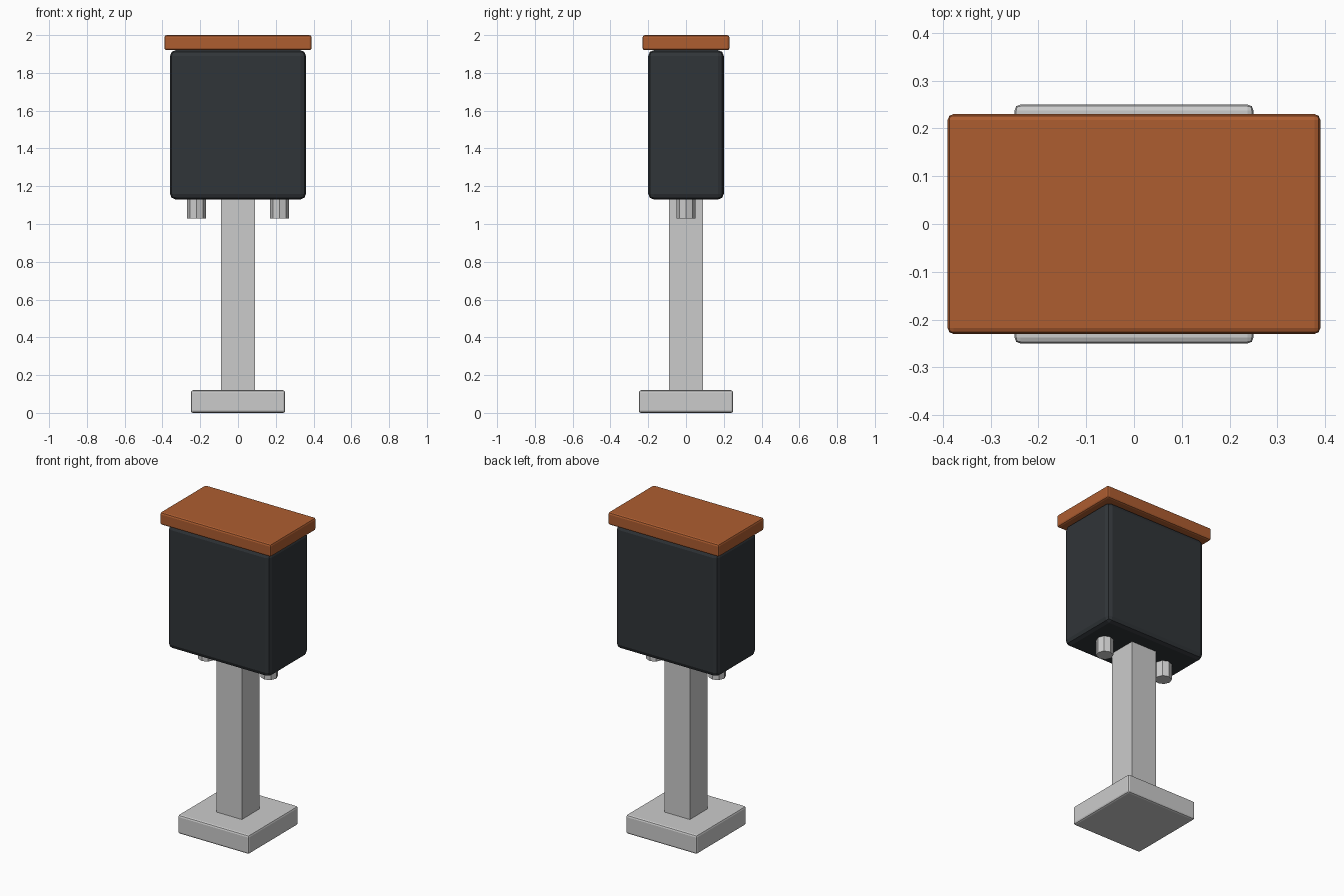
import bpy

if "Cube" in bpy.data.objects:
    bpy.data.objects.remove(bpy.data.objects["Cube"])


def material(name, rgb):
    mat = bpy.data.materials.new(name)
    mat.diffuse_color = (*rgb, 1.0)
    mat.use_nodes = True
    mat.node_tree.nodes["Principled BSDF"].inputs["Base Color"].default_value = mat.diffuse_color
    return mat


def finish(obj, name, mat):
    obj.name = name
    obj.data.name = name
    if mat:
        obj.data.materials.append(mat)
    return obj


def box(name, width, depth, z0, z1, bevel=0.0, mat=None):
    """Box centred on x = y = 0, spanning z0..z1, with optional rounded edges."""
    bpy.ops.mesh.primitive_cube_add(size=1, location=(0, 0, (z0 + z1) / 2))
    obj = finish(bpy.context.object, name, mat)
    obj.scale = (width, depth, z1 - z0)
    bpy.ops.object.transform_apply(location=False, rotation=False, scale=True)
    if bevel:
        mod = obj.modifiers.new("rounded_edges", 'BEVEL')
        mod.width = bevel
        mod.segments = 2
    return obj


dark = material("dark_housing", (0.03, 0.035, 0.04))
orange = material("orange_lid", (0.42, 0.11, 0.03))

# Foot plate and post
box("base_plate", 0.50, 0.50, 0.0, 0.12, 0.012)
box("post", 0.18, 0.18, 0.10, 1.16)

# Cabinet with overhanging lid
box("cabinet", 0.72, 0.40, 1.13, 1.92, 0.03, dark)
box("lid", 0.78, 0.46, 1.92, 2.0, 0.012, orange)

# Octagonal cable glands under the cabinet
for side, x in (("left", -0.22), ("right", 0.22)):
    bpy.ops.mesh.primitive_cylinder_add(vertices=8, radius=0.05, depth=0.12,
                                        location=(x, 0, 1.09))
    finish(bpy.context.object, f"cable_gland_{side}", None)
